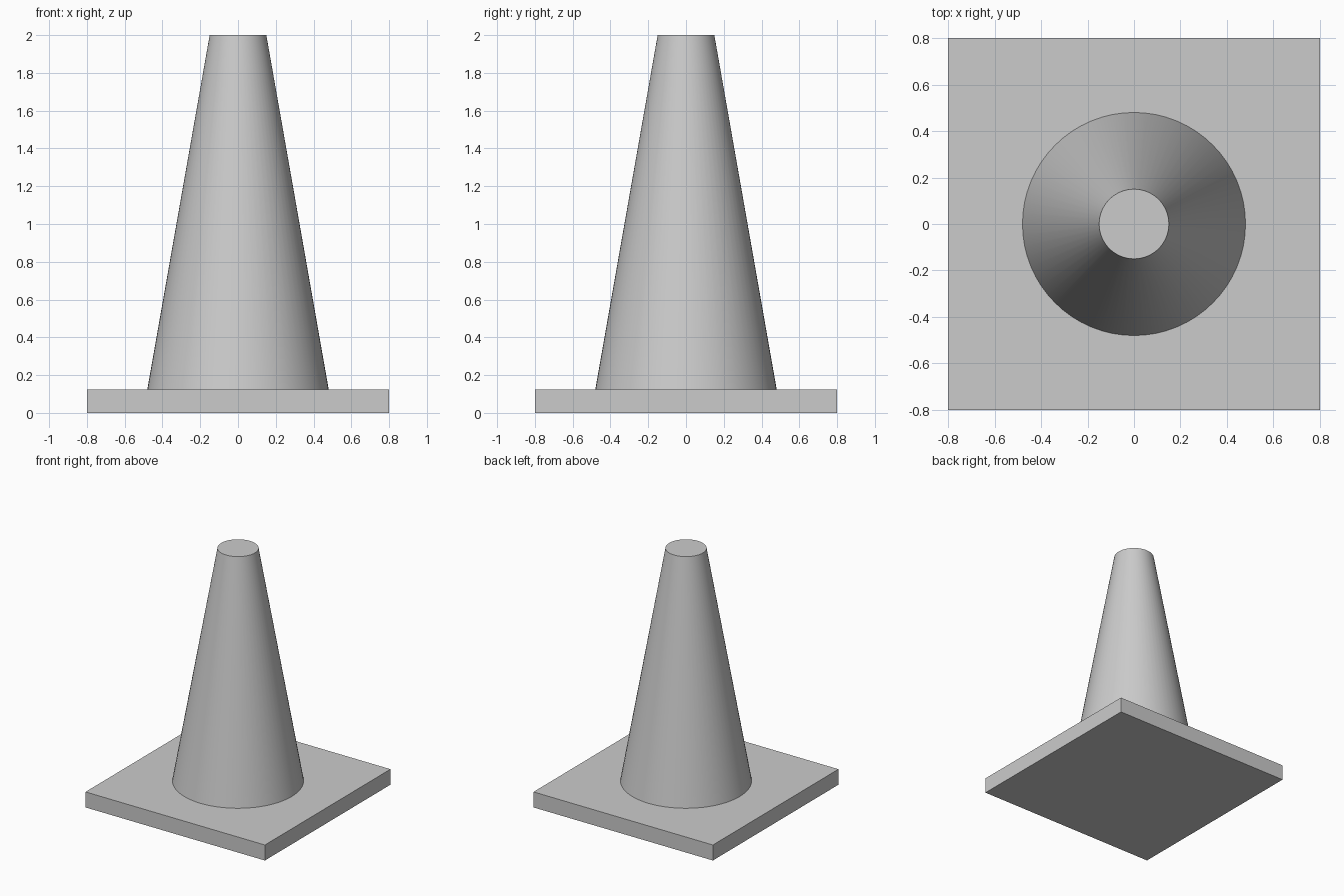
import bpy
import math

if "Cube" in bpy.data.objects:
    bpy.data.objects.remove(bpy.data.objects["Cube"], do_unlink=True)

HEIGHT = 2.0
BASE_WIDTH = 1.6
BASE_HEIGHT = 0.125
BOTTOM_RADIUS = 0.48
TOP_RADIUS = 0.15

# Plain grey shared by both parts
grey = bpy.data.materials.new("grey")
grey.use_nodes = True
colour = (0.6, 0.6, 0.6, 1)
grey.diffuse_color = colour
grey.node_tree.nodes["Principled BSDF"].inputs["Base Color"].default_value = colour


def finish(name):
    part = bpy.context.object
    part.name = part.data.name = name
    part.data.materials.append(grey)
    return part


# Square base plate
bpy.ops.mesh.primitive_cube_add(size=1, location=(0, 0, BASE_HEIGHT / 2))
base = finish("base_plate")
base.scale = (BASE_WIDTH, BASE_WIDTH, BASE_HEIGHT)
bpy.ops.object.transform_apply(location=False, rotation=False, scale=True)

# Tapered cone body with a flat closed top
bpy.ops.mesh.primitive_cone_add(
    vertices=64, radius1=BOTTOM_RADIUS, radius2=TOP_RADIUS,
    depth=HEIGHT - BASE_HEIGHT, location=(0, 0, (HEIGHT + BASE_HEIGHT) / 2))
finish("cone_body")
bpy.ops.object.shade_smooth_by_angle(angle=math.radians(30))
